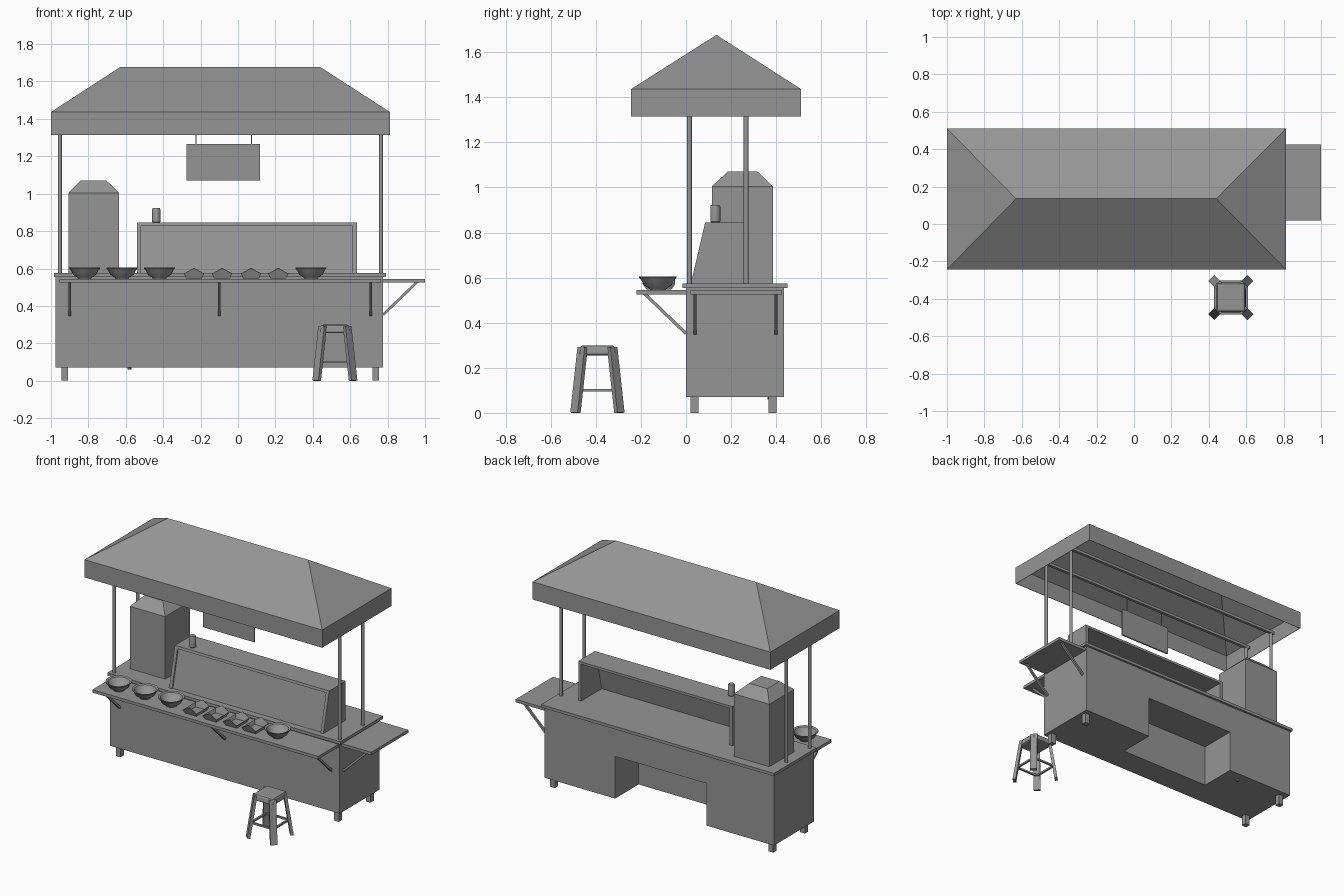
import bpy, bmesh, math
from mathutils import Vector, Matrix

if "Cube" in bpy.data.objects:
    bpy.data.objects.remove(bpy.data.objects["Cube"], do_unlink=True)

GREY = (0.3, 0.3, 0.3, 1)
mat = bpy.data.materials.new("plain_grey")
mat.use_nodes = True
mat.diffuse_color = GREY
mat.node_tree.nodes["Principled BSDF"].inputs["Base Color"].default_value = GREY


def finish(name, bm):
    bmesh.ops.recalc_face_normals(bm, faces=bm.faces)
    me = bpy.data.meshes.new(name)
    bm.to_mesh(me)
    bm.free()
    me.materials.append(mat)
    ob = bpy.data.objects.new(name, me)
    bpy.context.collection.objects.link(ob)
    return ob


def add_box(bm, x, y, z, top=None):
    """Box from ranges; top = (x range, y range) tapers the upper face."""
    tx, ty = top or (x, y)
    rings = [[bm.verts.new((rx[i], ry[j], h)) for i, j in ((0, 0), (1, 0), (1, 1), (0, 1))]
             for rx, ry, h in ((x, y, z[0]), (tx, ty, z[1]))]
    for i in range(4):
        k = (i + 1) % 4
        bm.faces.new((rings[0][i], rings[0][k], rings[1][k], rings[1][i]))
    bm.faces.new(rings[0][::-1])
    bm.faces.new(rings[1])


def box(name, x, y, z, top=None):
    bm = bmesh.new()
    add_box(bm, x, y, z, top)
    return finish(name, bm)


def bar(name, a, b, width, depth, turn=0):
    """Rectangular bar between two points."""
    a, b = Vector(a), Vector(b)
    d = b - a
    side = Vector((math.cos(turn), math.sin(turn), 0))
    if abs(side.dot(d.normalized())) > 0.9:
        side = Vector((0, 1, 0))
    side = (side - d * side.dot(d) / d.length_squared).normalized()
    up = d.normalized().cross(side)
    bm = bmesh.new()
    add_box(bm, (-width / 2, width / 2), (-depth / 2, depth / 2), (0, d.length))
    m = Matrix((side, up, d.normalized())).transposed().to_4x4()
    m.translation = a
    bmesh.ops.transform(bm, matrix=m, verts=bm.verts)
    return finish(name, bm)


def prism(name, profile, x0, x1):
    """Extrude a (y, z) profile along x."""
    bm = bmesh.new()
    f = bm.faces.new([bm.verts.new((x0, y, z)) for y, z in profile])
    g = bmesh.ops.extrude_face_region(bm, geom=[f])
    bmesh.ops.translate(bm, vec=(x1 - x0, 0, 0),
                        verts=[v for v in g["geom"] if isinstance(v, bmesh.types.BMVert)])
    return finish(name, bm)


def lathe(name, profile, at, n=20):
    bm = bmesh.new()
    rings = [[bm.verts.new((at[0] + r * math.cos(math.tau * i / n),
                            at[1] + r * math.sin(math.tau * i / n), at[2] + z))
              for i in range(n)] for r, z in profile]
    for lo, hi in zip(rings, rings[1:]):
        for i in range(n):
            k = (i + 1) % n
            bm.faces.new((lo[i], lo[k], hi[k], hi[i]))
    bm.faces.new(rings[0])
    bm.faces.new(rings[-1])
    ob = finish(name, bm)
    bpy.context.view_layer.objects.active = ob
    ob.select_set(True)
    bpy.ops.object.shade_smooth_by_angle(angle=math.radians(35))
    ob.select_set(False)
    return ob


# Cabinet with a knee recess open at the back and underneath
FRONT, BACK, LOW, HIGH = 0, 0.435, 0.07, 0.555
full = [(FRONT, LOW), (BACK, LOW), (BACK, HIGH), (FRONT, HIGH)]
notched = [(FRONT, LOW), (0.18, LOW), (0.18, 0.36), (BACK, 0.36), (BACK, HIGH), (FRONT, HIGH)]
prism("cabinet_right", full, -0.975, -0.46)
prism("cabinet_middle", notched, -0.46, 0.235)
prism("cabinet_left", full, 0.235, 0.775)
box("counter_top", (-0.985, 0.79), (-0.015, 0.45), (HIGH, 0.575))
lathe("drain_stub", [(0.01, 0), (0.01, 0.02)], (-0.58, 0.37, 0.06), 10)
for x in (-0.945, 0.718):
    for y in (0.02, 0.365):
        box("cabinet_foot", (x, x + 0.036), (y, y + 0.036), (0, LOW))

# Fold-out shelves and their diagonal brackets
box("front_shelf", (-0.955, 0.765), (-0.22, 0), (0.525, 0.545))
box("side_shelf", (0.775, 1.0), (0.02, 0.425), (0.525, 0.545))
for x in (-0.9, -0.1, 0.71):
    bar("front_bracket", (x, 0, 0.352), (x, -0.185, 0.53), 0.014, 0.014)
for y in (0.04, 0.4):
    bar("side_bracket", (0.775, y, 0.352), (0.96, y, 0.53), 0.014, 0.014, math.pi / 2)

# Canopy posts and rails
for y in (0.015, 0.267):
    for x in (-0.952, 0.765):
        lathe("canopy_post", [(0.011, 0), (0.011, 0.8)], (x, y, 0.575), 12)
    bar("canopy_rail", (-0.975, y, 1.375), (0.79, y, 1.375), 0.02, 0.02)

# Hollow hipped canopy
bm = bmesh.new()
X, Y = (-1.0, 0.812), (-0.243, 0.51)
corners = ((0, 0), (1, 0), (1, 1), (0, 1))
low, eave = [[bm.verts.new((X[i], Y[j], z)) for i, j in corners] for z in (1.315, 1.437)]
r0, r1 = [bm.verts.new((x, 0.135, 1.677)) for x in (-0.63, 0.44)]
for i in range(4):
    k = (i + 1) % 4
    bm.faces.new((low[i], low[k], eave[k], eave[i]))
    slope = ((r1, r0), (r1,), (r0, r1), (r0,))[i]
    bm.faces.new((eave[i], eave[k]) + slope)
canopy = finish("canopy", bm)
shell = canopy.modifiers.new("thickness", "SOLIDIFY")
shell.thickness = 0.004

# Hanging board
box("hanging_board", (-0.275, 0.117), (0.01, 0.02), (1.07, 1.265))
for x in (-0.225, 0.072):
    box("board_cord", (x - 0.002, x + 0.002), (0.013, 0.017), (1.265, 1.37))

# Oven with a tapered hood
box("oven_body", (-0.905, -0.635), (0.115, 0.385), (0.575, 1.005))
box("oven_hood", (-0.905, -0.635), (0.115, 0.385), (1.005, 1.07),
    ((-0.842, -0.703), (0.185, 0.318)))

# Display case, open at the back
case = [(0.022, 0.575), (0.085, 0.845), (0.265, 0.845), (0.265, 0.575)]
prism("case_end", case, -0.54, -0.518)
prism("case_end", case, 0.613, 0.635)
prism("case_top", [(0.081, 0.828), (0.085, 0.845), (0.265, 0.845), (0.265, 0.828)], -0.518, 0.613)
prism("case_front", [(0.032, 0.575), (0.091, 0.828), (0.101, 0.828), (0.042, 0.575)], -0.518, 0.613)
lathe("canister", [(0.019, 0), (0.022, 0.004), (0.022, 0.07), (0.019, 0.078)],
      (-0.437, 0.13, 0.845), 16)

# Bowls and food trays on the front shelf
bowl = [(0.035, 0), (0.04, 0.008), (0.062, 0.022), (0.074, 0.046), (0.083, 0.055),
        (0.083, 0.06), (0.07, 0.055), (0.055, 0.03), (0.03, 0.014)]
for x in (-0.82, -0.62, -0.42, 0.39):
    lathe("bowl", bowl, (x, -0.125, 0.545), 20)
for x in (-0.235, -0.085, 0.07, 0.215):
    bm = bmesh.new()
    base = [bm.verts.new((x + a * 0.042, -0.12 + b * 0.055, 0.547))
            for a, b in ((-1, -1), (1, -1), (1, 1), (-1, 1))]
    rim = [bm.verts.new((x + a * 0.054, -0.12 + b * 0.072, 0.572))
           for a, b in ((-1, -1), (1, -1), (1, 1), (-1, 1))]
    peak = [bm.verts.new((x, -0.12 + b * 0.072, 0.602)) for b in (-1, 1)]
    bm.faces.new(base)
    bm.faces.new((base[0], base[1], rim[1], peak[0], rim[0]))
    bm.faces.new((base[2], base[3], rim[3], peak[1], rim[2]))
    for i, k in ((1, 2), (3, 0)):
        bm.faces.new((base[i], base[k], rim[k], rim[i]))
    tray = finish("food_tray", bm)
    tray.modifiers.new("thickness", "SOLIDIFY").thickness = 0.004

# Stool with splayed corner legs and cross bars
SX, SY = 0.518, -0.393
seat = box("stool_seat", (SX - 0.083, SX + 0.083), (SY - 0.083, SY + 0.083), (0.255, 0.3),
           ((SX - 0.075, SX + 0.075), (SY - 0.075, SY + 0.075)))
edge = seat.modifiers.new("rounded", "BEVEL")
edge.width, edge.segments = 0.012, 2
for i in range(4):
    t = math.pi / 4 + i * math.pi / 2
    c, s = math.cos(t), math.sin(t)
    bar("stool_leg", (SX + 0.138 * c, SY + 0.138 * s, 0), (SX + 0.093 * c, SY + 0.093 * s, 0.29),
        0.045, 0.02, t + math.pi / 2)
    q = t + math.pi / 2
    bar("stool_cross_bar", (SX + 0.12 * c, SY + 0.12 * s, 0.1),
        (SX + 0.12 * math.cos(q), SY + 0.12 * math.sin(q), 0.1), 0.012, 0.012, t + math.pi / 4)
